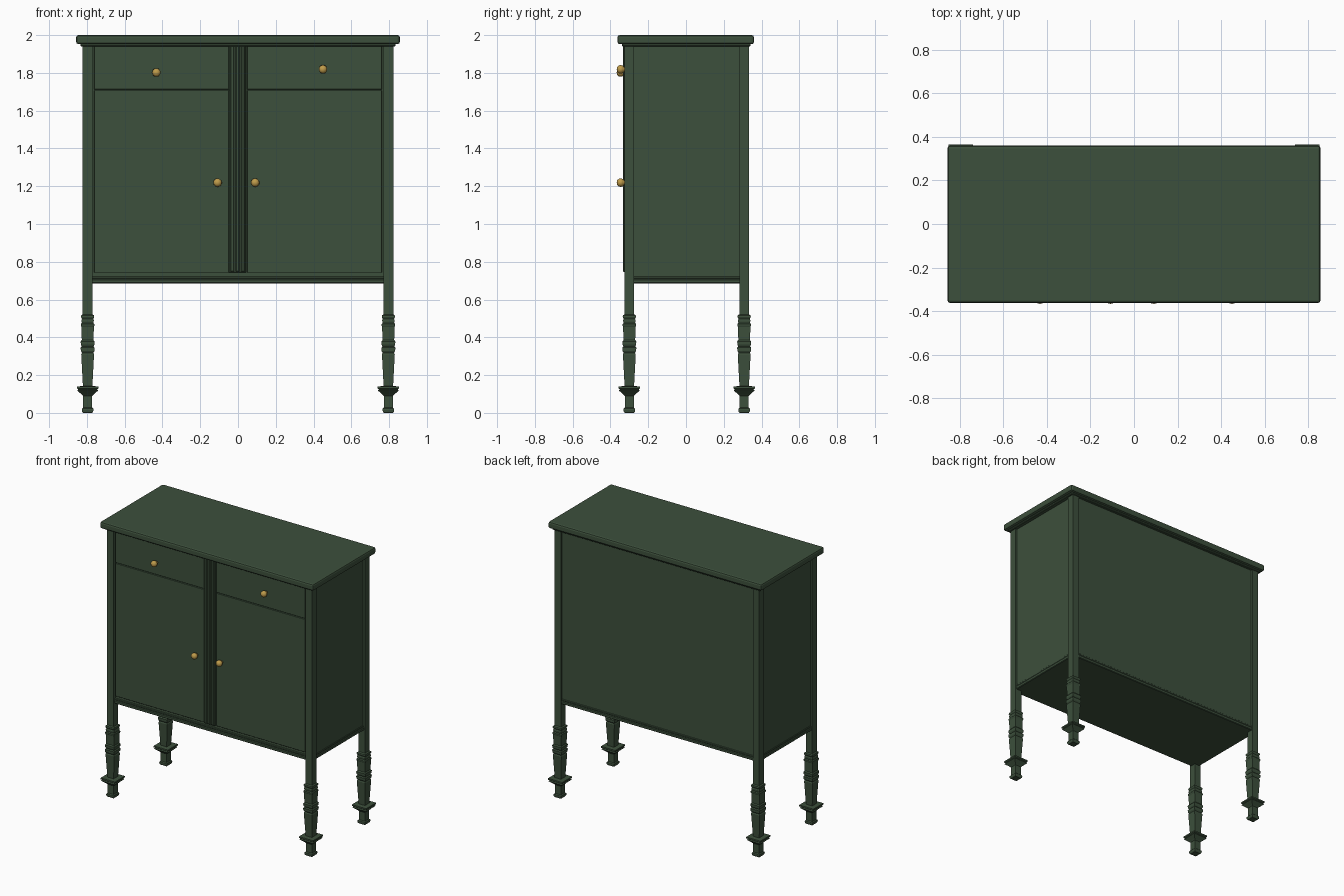
import bpy, bmesh, math

if "Cube" in bpy.data.objects:
    bpy.data.objects.remove(bpy.data.objects["Cube"])

def material(name, col):
    m = bpy.data.materials.new(name)
    m.diffuse_color = (*col, 1)
    m.use_nodes = True
    m.node_tree.nodes["Principled BSDF"].inputs["Base Color"].default_value = m.diffuse_color
    return m

GREEN = material("dark green paint", (0.046, 0.080, 0.045))
GOLD = material("brass", (0.52, 0.33, 0.07))

def finish(name, bm, mat):
    bmesh.ops.recalc_face_normals(bm, faces=bm.faces)
    me = bpy.data.meshes.new(name)
    bm.to_mesh(me)
    bm.free()
    me.materials.append(mat)
    ob = bpy.data.objects.new(name, me)
    bpy.context.collection.objects.link(ob)
    return ob

def box(name, x0, x1, y0, y1, z0, z1, bevel=0, segments=1):
    bm = bmesh.new()
    bmesh.ops.create_cube(bm, size=1)
    for v in bm.verts:
        v.co = ((x0 + x1) / 2 + v.co.x * (x1 - x0),
                (y0 + y1) / 2 + v.co.y * (y1 - y0),
                (z0 + z1) / 2 + v.co.z * (z1 - z0))
    if bevel:
        bmesh.ops.bevel(bm, geom=bm.edges[:], offset=bevel,
                        segments=segments, profile=0.5, affect='EDGES')
    return finish(name, bm, GREEN)

# square-section turned legs that continue up as corner posts: (z, half width)
LEG = [(0, .024), (.006, .029), (.015, .031), (.022, .030), (.028, .024), (.09, .024),
       (.098, .032), (.118, .055), (.125, .050), (.130, .057), (.140, .057), (.142, .025),
       (.31, .034), (.318, .030), (.328, .036), (.345, .037), (.352, .031), (.362, .036),
       (.378, .037), (.386, .031), (.455, .033), (.462, .036), (.470, .036), (.476, .031),
       (.490, .033), (.498, .030), (.508, .035), (.516, .034), (.522, .026), (1.95, .026)]

def leg(name, cx, cy):
    bm = bmesh.new()
    rings = [[bm.verts.new((cx + sx * h, cy + sy * h, z))
              for sx, sy in ((-1, -1), (1, -1), (1, 1), (-1, 1))] for z, h in LEG]
    for a, b in zip(rings, rings[1:]):
        for i in range(4):
            j = (i + 1) % 4
            bm.faces.new((a[i], a[j], b[j], b[i]))
    bm.faces.new(rings[0])
    bm.faces.new(rings[-1])
    finish(name, bm, GREEN)

for side, cx in (("left", -.796), ("right", .796)):
    leg(f"front_leg_{side}", cx, -.30)
    leg(f"back_leg_{side}", cx, .308)

# carcass and its lower moulding
box("cabinet_body", -.808, .808, -.306, .322, .70, 1.95)
box("bottom_board", -.814, .814, -.316, .328, .686, .708, .004)
box("bottom_moulding", -.811, .811, -.311, .325, .708, .722, .003)

# table top with eased edge
box("table_top", -.857, .857, -.363, .360, 1.952, 2.0, .012, 2)
box("top_cove", -.835, .835, -.338, .342, 1.940, 1.956, .004)

# doors and drawers
for side, s in (("left", -1), ("right", 1)):
    a, b = sorted((s * .048, s * .762))
    box(f"door_{side}", a, b, -.318, -.300, .742, 1.708, .002)
    box(f"drawer_front_{side}", a, b, -.318, -.300, 1.712, 1.945, .002)

# reeded centre stile
box("centre_stile", -.048, .043, -.326, -.300, .742, 1.95, .004)
for i, (a, b) in enumerate(((-.042, -.020), (-.013, .008), (.015, .037))):
    box(f"stile_reed_{i + 1}", a, b, -.334, -.320, .746, 1.95, .005)

# brass knobs
for i, (x, z) in enumerate(((-.432, 1.802), (.450, 1.819), (-.108, 1.219), (.091, 1.219))):
    bm = bmesh.new()
    prof = [(0, -.310), (.011, -.312), (.011, -.328), (.019, -.334), (.0225, -.344),
            (.021, -.355), (.013, -.364), (0, -.367)]
    vs = [bm.verts.new((x + r, y, z)) for r, y in prof]
    es = [bm.edges.new(p) for p in zip(vs, vs[1:])]
    bmesh.ops.spin(bm, geom=vs + es, cent=(x, 0, z), axis=(0, 1, 0),
                   angle=math.tau, steps=20)
    bmesh.ops.remove_doubles(bm, verts=bm.verts, dist=1e-4)
    for f in bm.faces:
        f.smooth = True
    finish(f"knob_{i + 1}", bm, GOLD)
